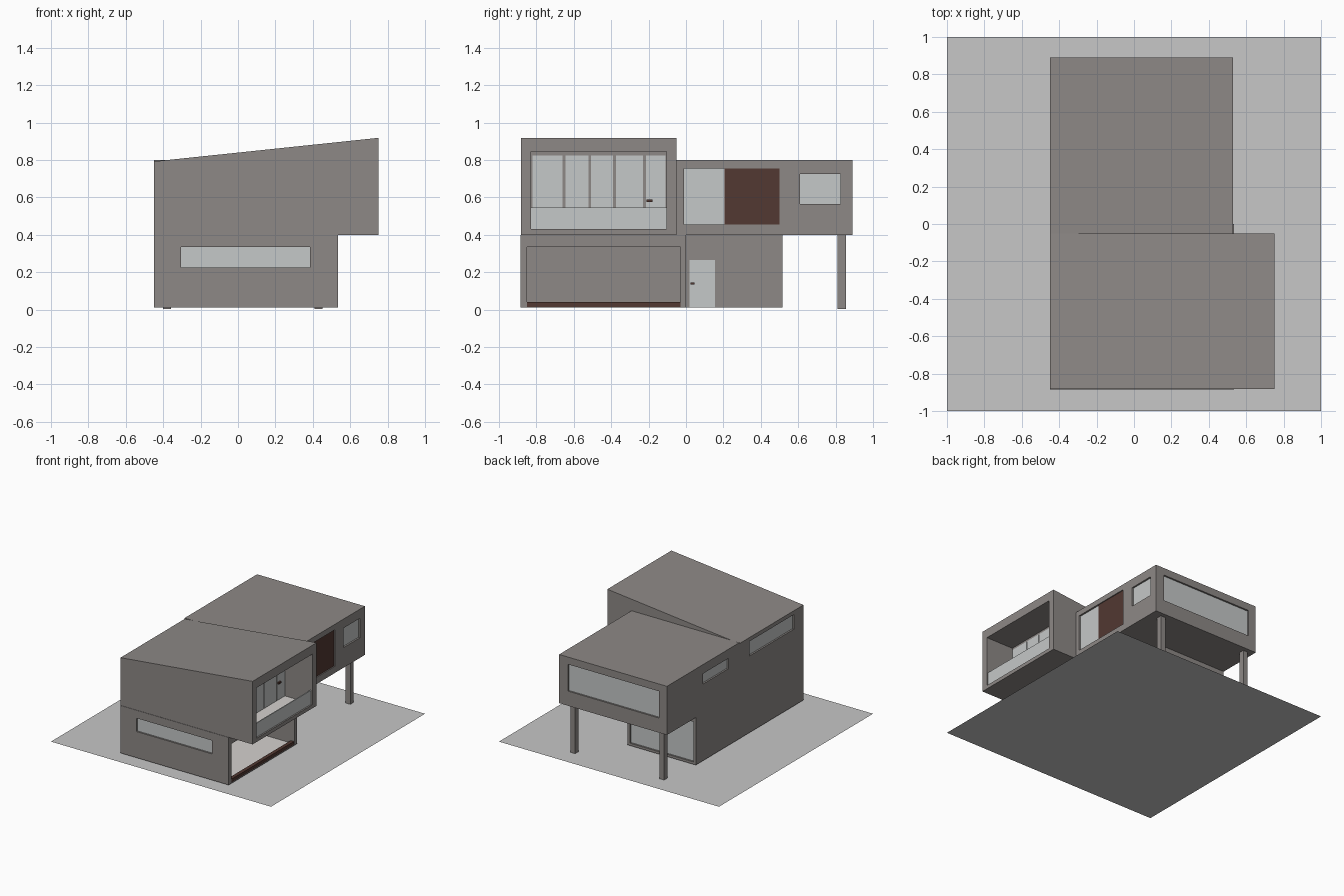
import bpy, bmesh

if "Cube" in bpy.data.objects:
    bpy.data.objects.remove(bpy.data.objects["Cube"])

def material(name, rgb):
    m = bpy.data.materials.new(name)
    m.diffuse_color = (*rgb, 1)
    m.use_nodes = True
    m.node_tree.nodes["Principled BSDF"].inputs["Base Color"].default_value = m.diffuse_color
    return m

WALL = material("warm grey render", (0.27, 0.25, 0.24))
GLASS = material("pale glass", (0.56, 0.58, 0.58))
BROWN = material("dark brown wood", (0.085, 0.04, 0.032))
PAVING = material("light grey paving", (0.57, 0.57, 0.57))
FLOOR = material("pale floor", (0.66, 0.64, 0.62))

def make(name, bm, mat):
    bmesh.ops.recalc_face_normals(bm, faces=bm.faces)
    me = bpy.data.meshes.new(name)
    bm.to_mesh(me)
    bm.free()
    ob = bpy.data.objects.new(name, me)
    bpy.context.collection.objects.link(ob)
    if mat:
        me.materials.append(mat)
    return ob

def box(name, x, y, z, mat):
    bm = bmesh.new()
    bmesh.ops.create_cube(bm, size=1)
    for v in bm.verts:
        v.co = [r[0] if c < 0 else r[1] for c, r in zip(v.co, (x, y, z))]
    return make(name, bm, mat)

def prism(name, profile, y, mat):
    """Extrude an x-z profile along y."""
    bm = bmesh.new()
    f = bm.faces.new([bm.verts.new((px, y[0], pz)) for px, pz in profile])
    r = bmesh.ops.extrude_face_region(bm, geom=[f])
    for v in r["geom"]:
        if isinstance(v, bmesh.types.BMVert):
            v.co.y = y[1]
    return make(name, bm, mat)

def cut(ob, x, y, z):
    c = box("cutter", x, y, z, WALL)
    c.hide_render = True
    m = ob.modifiers.new("cut", 'BOOLEAN')
    m.operation, m.solver, m.object = 'DIFFERENCE', 'EXACT', c
    bpy.context.view_layer.objects.active = ob
    bpy.ops.object.modifier_apply(modifier=m.name)
    bpy.data.objects.remove(c)

def window(name, wall, axis, face, sign, along, z, depth=0.02, mat=GLASS):
    """Recess an opening in a wall and set a thin pane at its back."""
    inner = face - sign * depth
    hole = sorted((inner, face + sign * 0.05))
    pane = sorted((inner - sign * 0.002, inner + sign * 0.006))
    if axis == 'x':
        cut(wall, hole, along, z)
        box(name, pane, along, z, mat)
    else:
        cut(wall, along, hole, z)
        box(name, along, pane, z, mat)

# Flat site
bm = bmesh.new()
bmesh.ops.create_grid(bm, x_segments=1, y_segments=1, size=1)
make("site_slab", bm, PAVING)

# Lower front room, open to the right
lower = box("lower_front_room", (-0.45, 0.535), (-0.885, 0.0), (0.01, 0.40), WALL)
cut(lower, (-0.42, 0.6), (-0.85, -0.03), (0.015, 0.335))
window("lower_front_window", lower, 'y', -0.885, -1, (-0.305, 0.385), (0.225, 0.335))
box("lower_floor", (-0.42, 0.50), (-0.85, -0.03), (0.012, 0.02), FLOOR)
box("lower_threshold", (0.50, 0.53), (-0.85, -0.03), (0.012, 0.04), BROWN)

# Lower back room with entrance door and glazed back wall
entry = box("lower_back_room", (-0.45, 0.17), (0.0, 0.515), (0.01, 0.40), WALL)
window("entrance_door", entry, 'x', 0.17, 1, (0.02, 0.155), (0.012, 0.265), 0.01)
box("entrance_handle", (0.166, 0.185), (0.025, 0.045), (0.133, 0.146), BROWN)
window("lower_back_window", entry, 'y', 0.515, 1, (-0.43, 0.15), (0.03, 0.36))

# Upper back wing on two columns
wing = box("upper_back_wing", (-0.45, 0.53), (-0.05, 0.89), (0.40, 0.80), WALL)
window("wing_sliding_window", wing, 'x', 0.53, 1, (-0.01, 0.50), (0.455, 0.755))
box("wing_shutter", (0.514, 0.522), (0.205, 0.50), (0.455, 0.755), BROWN)
window("wing_small_window", wing, 'x', 0.53, 1, (0.61, 0.825), (0.565, 0.725))
window("wing_back_window", wing, 'y', 0.89, 1, (-0.38, 0.45), (0.52, 0.74))
window("wing_left_window", wing, 'x', -0.45, -1, (0.09, 0.42), (0.64, 0.725))
for side, x in (("left", -0.40), ("right", 0.41)):
    box(side + "_column", (x, x + 0.043), (0.811, 0.855), (0.003, 0.40), WALL)

# Upper front wing with sloping roof and deep balcony
upper = prism("upper_front_wing",
              [(-0.45, 0.40), (0.75, 0.40), (0.75, 0.918), (-0.45, 0.792)],
              (-0.882, -0.05), WALL)
cut(upper, (0.50, 0.8), (-0.83, -0.105), (0.43, 0.845))
window("upper_left_window", upper, 'x', -0.45, -1, (-0.757, -0.18), (0.64, 0.76))
box("balcony_floor", (0.50, 0.73), (-0.83, -0.105), (0.428, 0.435), FLOOR)
box("balcony_railing", (0.73, 0.738), (-0.83, -0.105), (0.43, 0.545), GLASS)
for i, (a, b) in enumerate([(-0.82, -0.66), (-0.645, -0.52), (-0.507, -0.39),
                            (-0.375, -0.23), (-0.215, -0.11)]):
    box("balcony_pane_%d" % (i + 1), (0.498, 0.505), (a, b), (0.44, 0.825), GLASS)
box("balcony_door_handle", (0.50, 0.52), (-0.21, -0.18), (0.575, 0.588), BROWN)
